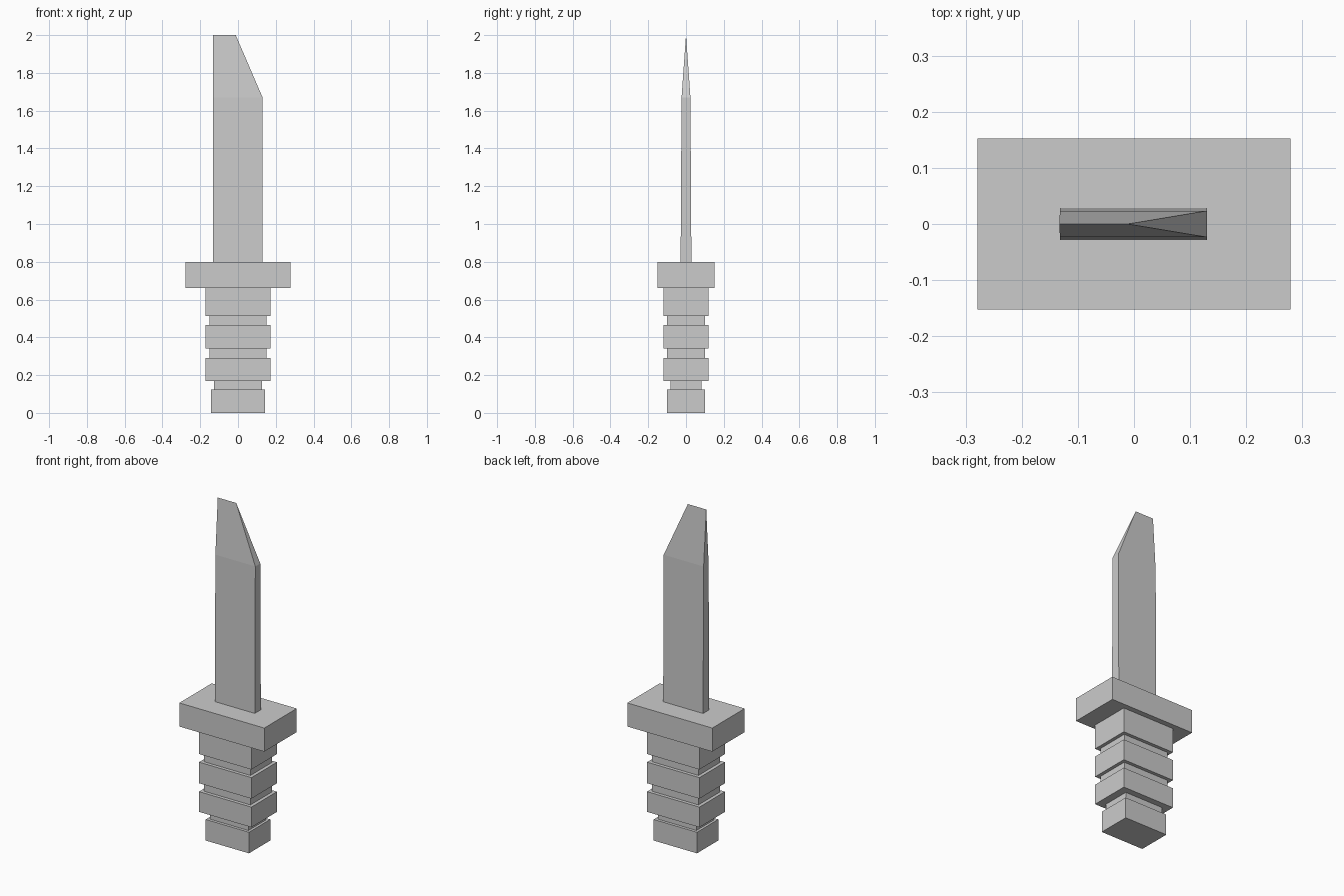
import bpy

if "Cube" in bpy.data.objects:
    bpy.data.objects.remove(bpy.data.objects["Cube"])


def mesh_object(name, verts, faces):
    mesh = bpy.data.meshes.new(name)
    mesh.from_pydata(verts, [], faces)
    mesh.update()
    obj = bpy.data.objects.new(name, mesh)
    bpy.context.collection.objects.link(obj)
    return obj


def ring(hx, hy, z, cx=0.0):
    return [(cx - hx, -hy, z), (cx + hx, -hy, z), (cx + hx, hy, z), (cx - hx, hy, z)]


def stepped_block(name, levels):
    """Stack of rectangular sections (half x, half y, bottom z, top z) as one closed skin."""
    verts = []
    for hx, hy, z0, z1 in levels:
        verts += ring(hx, hy, z0) + ring(hx, hy, z1)
    faces = [(3, 2, 1, 0)]
    rings = len(verts) // 4
    for r in range(rings - 1):
        a, b = r * 4, r * 4 + 4
        for i in range(4):
            j = (i + 1) % 4
            faces.append((a + i, a + j, b + j, b + i))
    n = len(verts)
    faces.append((n - 4, n - 3, n - 2, n - 1))
    return mesh_object(name, verts, faces)


# Handle: pommel, narrow necks and three grip blocks
pommel = (0.142, 0.10)
neck = (0.127, 0.083)
grip = (0.172, 0.12)
groove = (0.152, 0.10)
stepped_block("handle", [
    (*pommel, 0.0, 0.125),
    (*neck, 0.125, 0.17),
    (*grip, 0.17, 0.29),
    (*groove, 0.29, 0.34),
    (*grip, 0.34, 0.465),
    (*groove, 0.465, 0.513),
    (*grip, 0.513, 0.66),
])

# Guard
stepped_block("guard", [(0.279, 0.152, 0.66, 0.80)])

# Blade: slightly tapering bar that closes to a thin top edge with a clipped corner
blade_verts = ring(0.131, 0.0286, 0.795, -0.001) + ring(0.131, 0.0235, 1.67, -0.001)
blade_verts += [(-0.133, 0.0, 2.0), (-0.012, 0.0, 2.0)]
mesh_object("blade", blade_verts, [
    (3, 2, 1, 0),
    (0, 1, 5, 4), (1, 2, 6, 5), (2, 3, 7, 6), (3, 0, 4, 7),
    (4, 5, 9, 8), (6, 7, 8, 9),
    (5, 6, 9), (7, 4, 8),
])
